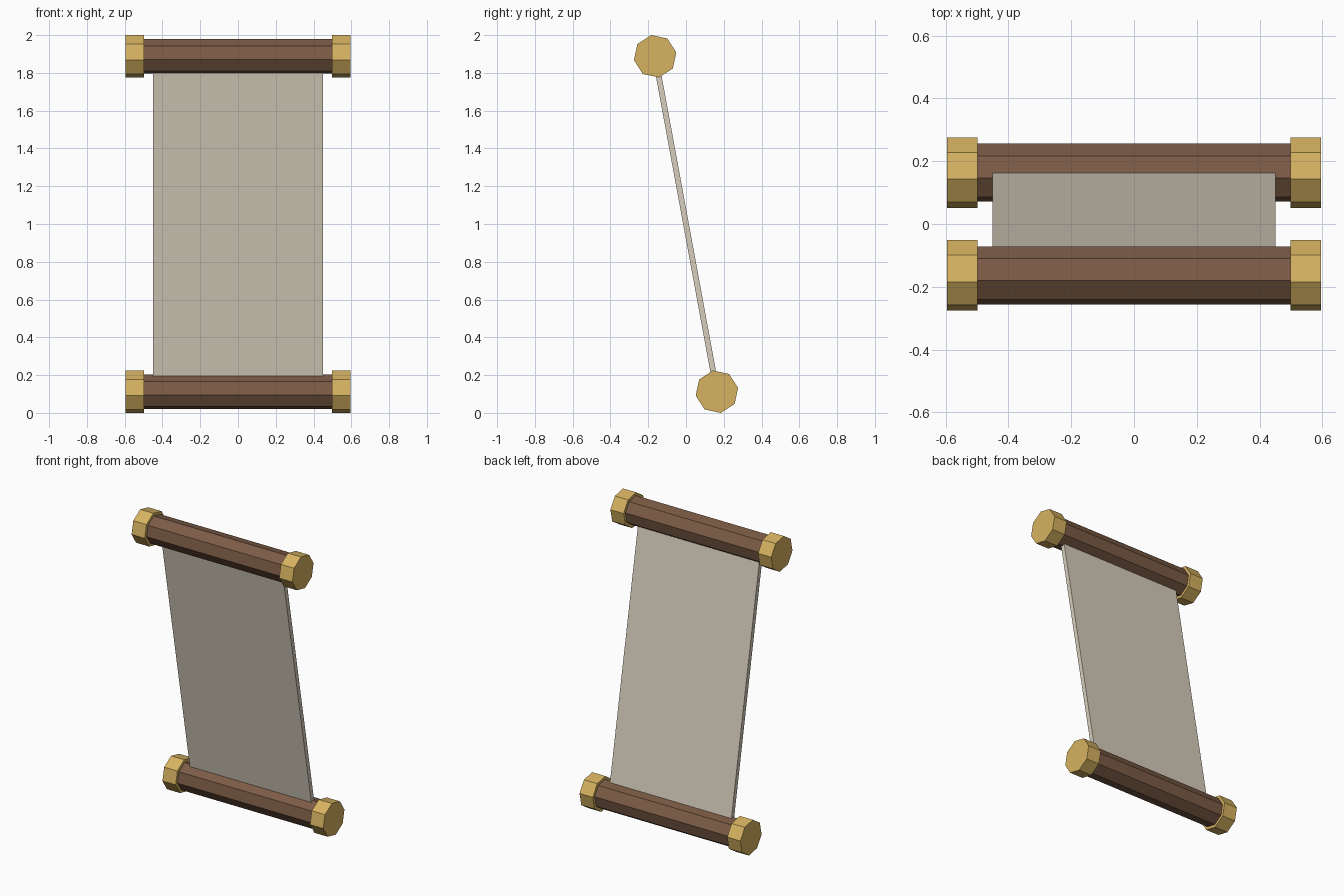
import bpy
from math import radians, hypot, atan2
from mathutils import Matrix

if "Cube" in bpy.data.objects:
    bpy.data.objects.remove(bpy.data.objects["Cube"])

HALF_Y, HALF_Z = 0.1635, 0.888          # roller centres relative to the scroll centre
LEAN = atan2(HALF_Y, HALF_Z)
HALF_L = hypot(HALF_Y, HALF_Z)
# Whole scroll is built upright, then leaned toward the front about x
PLACE = Matrix.Translation((0, 0, 1)) @ Matrix.Rotation(LEAN, 4, 'X')


def material(name, rgb):
    m = bpy.data.materials.new(name)
    m.diffuse_color = (*rgb, 1)
    m.use_nodes = True
    m.node_tree.nodes["Principled BSDF"].inputs["Base Color"].default_value = m.diffuse_color
    return m


wood = material("wood", (0.20, 0.105, 0.06))
gold = material("gold", (0.68, 0.45, 0.12))
paper = material("paper", (0.68, 0.62, 0.51))


def finish(name, mat, local):
    ob = bpy.context.object
    ob.name = name
    ob.data.materials.append(mat)
    ob.data.transform(PLACE @ local)
    return ob


def octagon_bar(name, radius, length, x, z, mat):
    bpy.ops.mesh.primitive_cylinder_add(vertices=8, radius=radius, depth=length)
    return finish(name, mat, Matrix.Translation((x, 0, z)) @ Matrix.Rotation(radians(90), 4, 'Y'))


# Rollers with an end cap on each side
for level, z in (("top", HALF_L), ("bottom", -HALF_L)):
    octagon_bar(level + "_roller", 0.094, 1.02, 0, z, wood)
    for side, s in (("left", -1), ("right", 1)):
        octagon_bar(f"{level}_{side}_cap", 0.114, 0.098, s * 0.547, z, gold)

# Parchment sheet running between the roller centres
bpy.ops.mesh.primitive_cube_add(size=1)
finish("parchment", paper, Matrix.Diagonal((0.9, 0.03, 2 * HALF_L, 1)))
